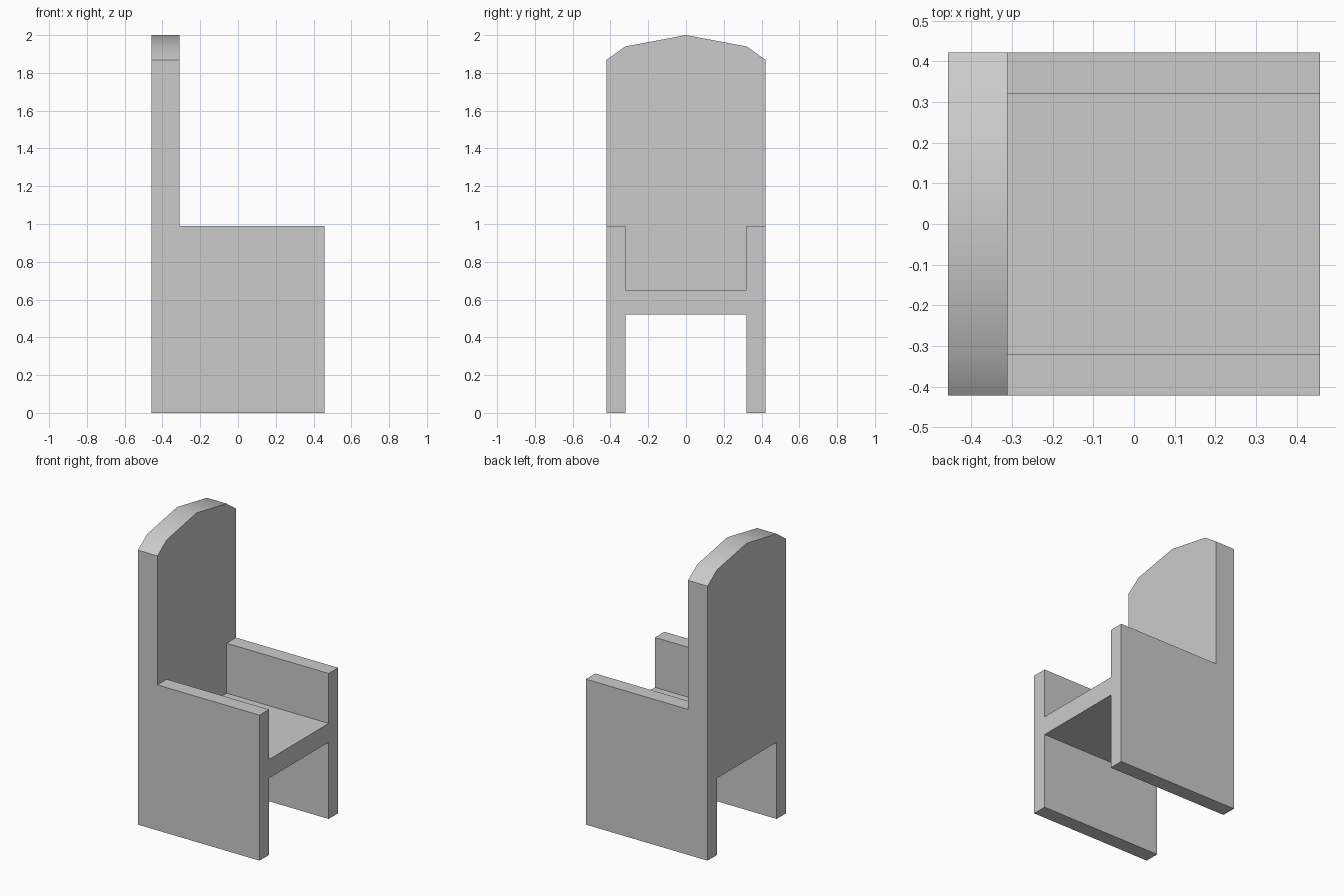
import bpy, bmesh

if "Cube" in bpy.data.objects:
    bpy.data.objects.remove(bpy.data.objects["Cube"])

X0, XB, X1 = -0.458, -0.311, 0.458   # rear, front of backrest, front of chair
YI, YO = 0.321, 0.422                # inner and outer faces of the side panels
SEAT_BOTTOM, SEAT_TOP, ARM_TOP = 0.522, 0.65, 0.99


def extrude_x(name, profile, xa, xb):
    """Solid made by extruding a (y, z) profile along x."""
    bm = bmesh.new()
    face = bm.faces.new([bm.verts.new((xa, y, z)) for y, z in profile])
    res = bmesh.ops.extrude_face_region(bm, geom=[face])
    verts = [v for v in res["geom"] if isinstance(v, bmesh.types.BMVert)]
    bmesh.ops.translate(bm, verts=verts, vec=(xb - xa, 0, 0))
    bmesh.ops.recalc_face_normals(bm, faces=bm.faces)
    mesh = bpy.data.meshes.new(name)
    bm.to_mesh(mesh)
    bm.free()
    obj = bpy.data.objects.new(name, mesh)
    bpy.context.collection.objects.link(obj)
    return obj


def rect(ya, yb, za, zb):
    return [(ya, za), (yb, za), (yb, zb), (ya, zb)]


# Side panels: leg and armrest in one board
for side, s in (("left", -1), ("right", 1)):
    extrude_x(f"{side}_side_panel", rect(s * YI, s * YO, 0, ARM_TOP), X0, X1)

# Seat board in front of the backrest
extrude_x("seat", rect(-YI, YI, SEAT_BOTTOM, SEAT_TOP), XB, X1)

# Backrest: fits between the panels, then widens above them to an arched top
half = [(YI, SEAT_BOTTOM), (YI, ARM_TOP), (YO, ARM_TOP), (YO, 1.868), (YI, 1.94)]
profile = half + [(0, 2.0)] + [(-y, z) for y, z in reversed(half)]
back = extrude_x("backrest", profile, X0, XB)

# Soft shading across the arch only
bpy.context.view_layer.objects.active = back
back.select_set(True)
bpy.ops.object.shade_smooth_by_angle(angle=0.5236)
